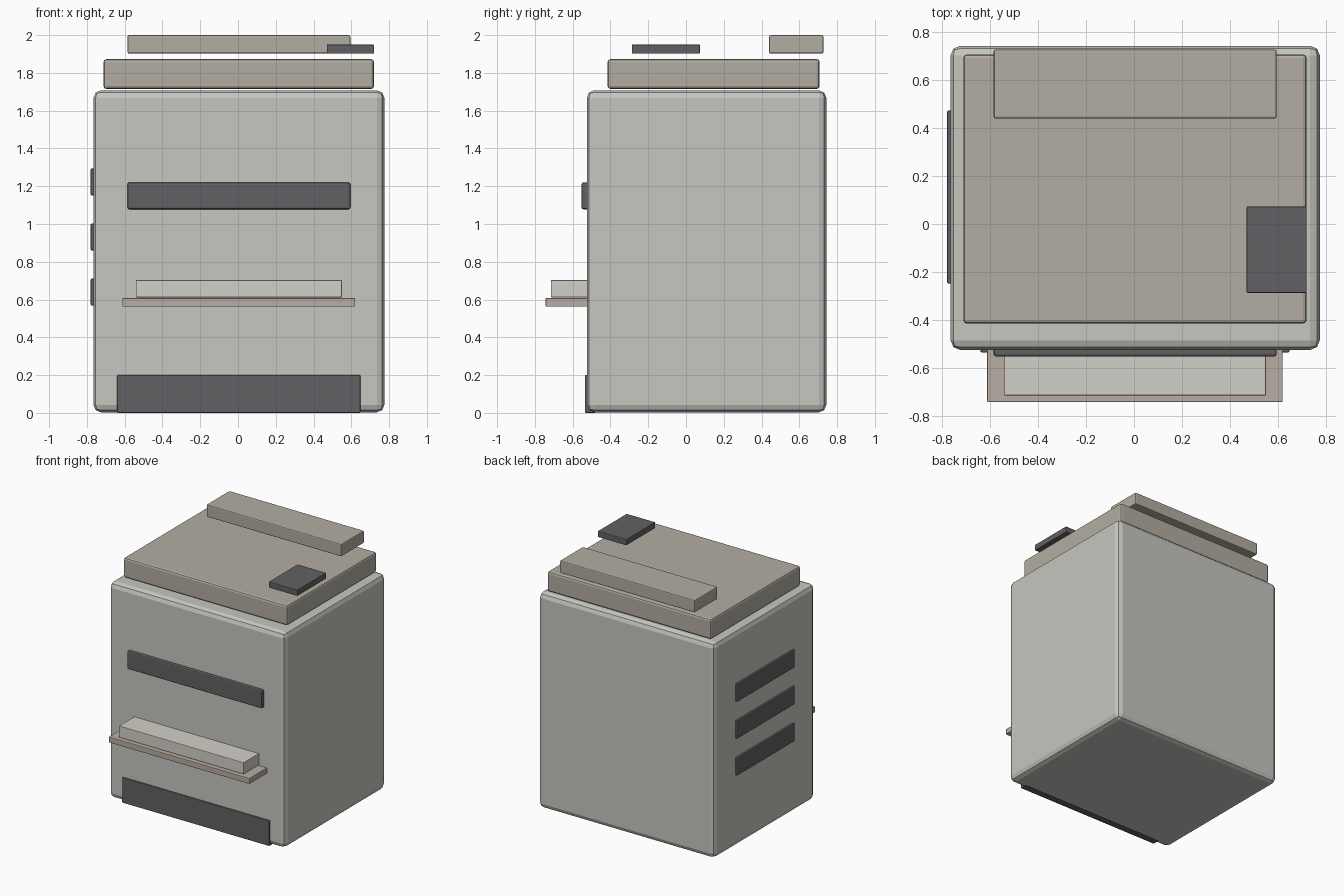
import bpy
import bmesh
from mathutils import Vector

if "Cube" in bpy.data.objects:
    bpy.data.objects.remove(bpy.data.objects["Cube"])


def material(name, rgb):
    m = bpy.data.materials.new(name)
    m.diffuse_color = (*rgb, 1)
    m.use_nodes = True
    m.node_tree.nodes["Principled BSDF"].inputs["Base Color"].default_value = m.diffuse_color
    return m


SHELL = material("shell_grey", (0.57, 0.57, 0.53))
TAUPE = material("taupe", (0.45, 0.42, 0.36))
DARK = material("dark_grey", (0.12, 0.12, 0.125))
TRAY = material("tray_beige", (0.48, 0.42, 0.36))
PAPER = material("paper", (0.65, 0.63, 0.58))


def box(name, x, y, z, mat, bevel=0.0, segments=2):
    """Box spanning the given x, y and z ranges, with rounded edges."""
    size = Vector((x[1] - x[0], y[1] - y[0], z[1] - z[0]))
    bm = bmesh.new()
    bmesh.ops.create_cube(bm, size=1)
    bmesh.ops.scale(bm, vec=size, verts=bm.verts)
    me = bpy.data.meshes.new(name)
    bm.to_mesh(me)
    bm.free()
    me.materials.append(mat)
    ob = bpy.data.objects.new(name, me)
    ob.location = (sum(x) / 2, sum(y) / 2, sum(z) / 2)
    bpy.context.collection.objects.link(ob)
    if bevel:
        mod = ob.modifiers.new("rounded_edges", 'BEVEL')
        mod.width = bevel
        mod.segments = segments
    return ob


# Cabinet and lid
box("cabinet", (-0.765, 0.775), (-0.525, 0.743), (0.003, 1.708), SHELL, 0.04)
box("lid", (-0.712, 0.72), (-0.415, 0.707), (1.715, 1.873), TAUPE, 0.015)

# Feeder bar and control panel float just above the lid
box("feeder", (-0.585, 0.595), (0.44, 0.727), (1.902, 2.0), TAUPE, 0.008)
box("control_panel", (0.47, 0.72), (-0.287, 0.073), (1.902, 1.95), DARK, 0.004)

# Front slot and base drawer
box("output_slot", (-0.585, 0.595), (-0.553, -0.49), (1.078, 1.22), DARK, 0.01)
box("base_drawer", (-0.64, 0.648), (-0.535, -0.48), (0.0, 0.2), DARK, 0.004)

# Paper tray and paper stack
box("paper_tray", (-0.612, 0.62), (-0.743, -0.45), (0.563, 0.608), TRAY, 0.004)
box("paper_stack", (-0.54, 0.55), (-0.715, -0.45), (0.612, 0.703), PAPER, 0.003)

# Side vents on the left
for i in range(3):
    z = 0.568 + i * 0.2915
    box(f"side_vent_{i + 1}", (-0.78, -0.73), (-0.248, 0.473), (z, z + 0.143), DARK, 0.006)
